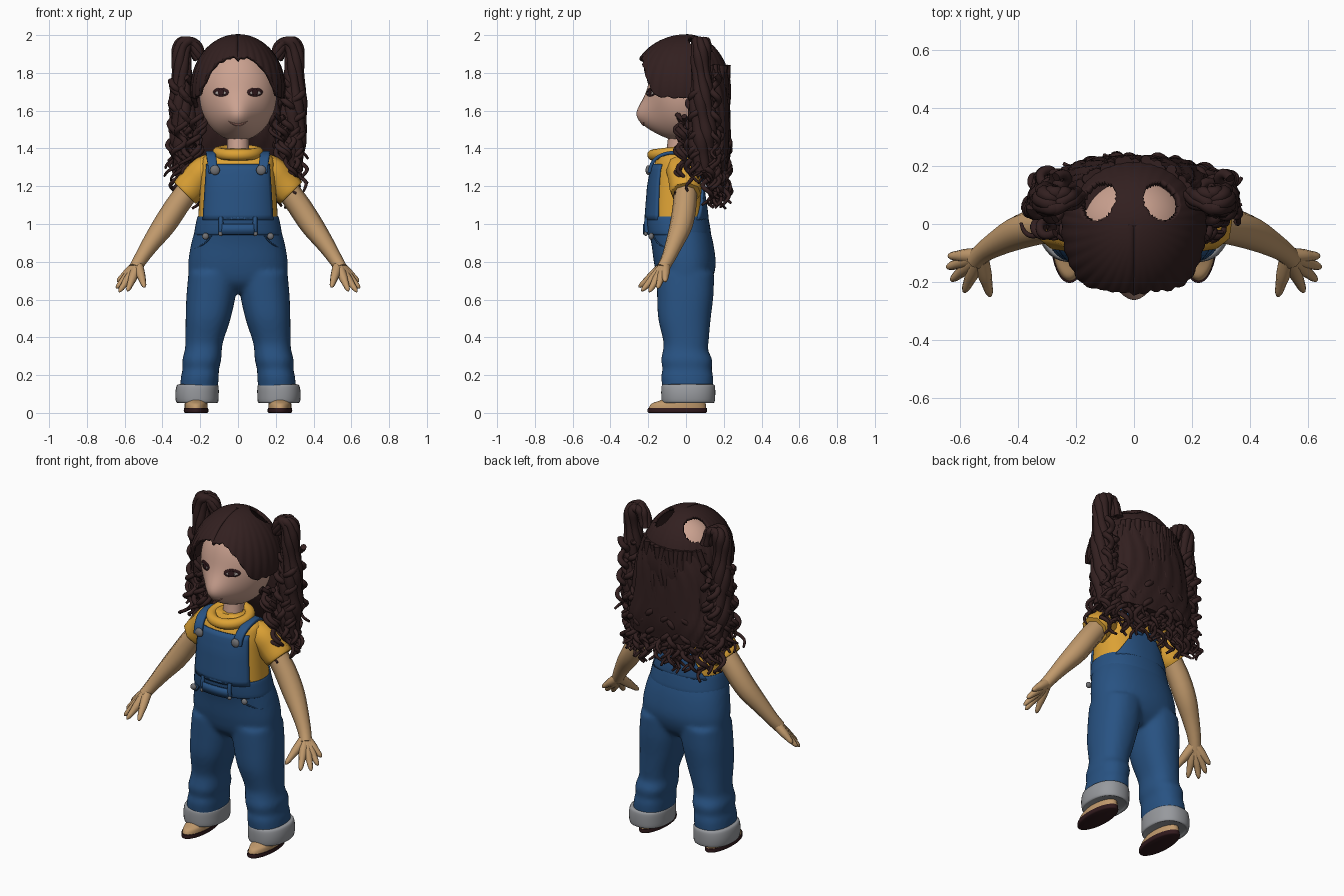
import bpy, bmesh, random
from math import sin, cos, pi, sqrt, exp, acos
from mathutils import Vector

random.seed(4)
if "Cube" in bpy.data.objects:
    bpy.data.objects.remove(bpy.data.objects["Cube"])


def material(name, *rgb):
    m = bpy.data.materials.new(name)
    m.use_nodes = True
    m.diffuse_color = (*rgb, 1)
    m.node_tree.nodes["Principled BSDF"].inputs["Base Color"].default_value = (*rgb, 1)
    return m


FACE = material("face skin", .6, .36, .28)
SKIN = material("body skin", .53, .32, .15)
HAIR = material("dark brown hair", .032, .014, .014)
SHIRT = material("yellow cloth", .72, .36, .035)
DENIM = material("blue denim", .021, .085, .225)
CUFF = material("grey cuff", .31, .32, .34)
METAL = material("grey button", .17, .17, .18)
DARK = material("dark brown", .03, .01, .012)
WHITE = material("eye white", .4, .36, .34)
LIP = material("lip", .42, .2, .16)


def smooth(pts, t):
    """Catmull-Rom point on a list of tuples, t from 0 to 1."""
    f = min(max(t, 0), 1) * (len(pts) - 1)
    i = min(int(f), len(pts) - 2)
    f -= i
    a, b, c, d = (Vector(pts[min(max(k, 0), len(pts) - 1)]) for k in range(i - 1, i + 3))
    return b + f / 2 * (c - a + f * (2 * a - 5 * b + 4 * c - d + f * (3 * (b - c) + d - a)))


def finish(ob, mat):
    ob.data.materials.append(mat)
    bpy.ops.object.select_all(action='DESELECT')
    ob.select_set(True)
    bpy.context.view_layer.objects.active = ob
    return ob


def grid(name, fn, nu, nv, mat, closed=False, thick=0, caps=False, hole=None):
    """Surface from fn(u, v); optionally closed round u, capped, pierced or thickened."""
    bm = bmesh.new()
    n = nu if closed else nu + 1
    rows = [[bm.verts.new(fn(i / nu, j / nv)) for i in range(n)] for j in range(nv + 1)]
    for a, b in zip(rows, rows[1:]):
        for i in range(nu):
            k = (i + 1) % n
            bm.faces.new((a[i], a[k], b[k], b[i]))
    if caps:
        bm.faces.new(rows[0])
        bm.faces.new(rows[-1])
    bmesh.ops.remove_doubles(bm, verts=bm.verts, dist=1e-5)
    if hole:
        gone = [f for f in bm.faces if hole(f.calc_center_median())]
        bmesh.ops.delete(bm, geom=gone, context='FACES')
    bmesh.ops.recalc_face_normals(bm, faces=bm.faces)
    me = bpy.data.meshes.new(name)
    bm.to_mesh(me)
    bm.free()
    ob = bpy.data.objects.new(name, me)
    bpy.context.collection.objects.link(ob)
    finish(ob, mat)
    if thick:
        mod = ob.modifiers.new("thickness", 'SOLIDIFY')
        mod.thickness, mod.offset = thick, 0
    bpy.ops.object.shade_smooth_by_angle(angle=.9)
    return ob


def loft(name, secs, mat, s=1, power=2.3, groove=0, nv=24):
    """Stack of rounded rings (z, centre x, centre y, radius x, radius y)."""
    def fn(u, v):
        z, cx, cy, rx, ry = smooth(secs, v)
        c, k = cos(2 * pi * u), sin(2 * pi * u)
        r = (abs(c) ** power + abs(k) ** power) ** (-1 / power)
        r *= 1 + groove * sin(36 * pi * u + 6 * sin(7 * z))
        return s * (cx + rx * r * c), cy + ry * r * k, z
    return grid(name, fn, 72 if groove else 40, nv, mat, True, caps=True)


def tubes(name, paths, mat, s=1):
    """Tapered round tubes, each path a list of (x, y, z, radius)."""
    cu = bpy.data.curves.new(name, 'CURVE')
    cu.dimensions, cu.bevel_depth, cu.bevel_resolution = '3D', 1, 2
    cu.resolution_u, cu.use_fill_caps = 3, True
    for path in paths:
        sp = cu.splines.new('NURBS')
        sp.points.add(len(path) - 1)
        sp.order_u, sp.use_endpoint_u = 3, True
        for p, (x, y, z, r) in zip(sp.points, path):
            p.co, p.radius = (s * x, y, z, 1), r
    ob = bpy.data.objects.new(name, cu)
    bpy.context.collection.objects.link(ob)
    finish(ob, mat)
    bpy.ops.object.convert(target='MESH')
    bpy.ops.object.shade_smooth_by_angle(angle=.9)


def ball(name, mat, loc, size):
    bpy.ops.mesh.primitive_uv_sphere_add(segments=20, ring_count=12, radius=1, location=loc)
    ob = bpy.context.object
    ob.name, ob.scale = name, size
    finish(ob, mat)
    bpy.ops.object.shade_smooth()


# Head with a pointed nose
def bump(x, z):
    return .085 * exp(-(x / .09) ** 2 - ((z - 1.56) / .1) ** 2)


def head(u, v):
    a, p = 2 * pi * u, pi * v
    x, y, z = .205 * sin(p) * cos(a), .19 * sin(p) * sin(a) - .01, 1.69 + .25 * cos(p)
    return x, y - (bump(x, z) if y < -.01 else 0), z


def face_y(x, z):
    return -.01 - .19 * sqrt(1 - (x / .205) ** 2 - ((z - 1.69) / .25) ** 2) - bump(x, z)


def face_disc(name, mat, cx, cz, w, h, lift):
    def fn(u, v):
        x, z = cx + v * w * cos(2 * pi * u), cz + v * h * sin(2 * pi * u)
        return x, face_y(x, z) - lift, z
    grid(name, fn, 24, 4, mat, True, thick=.002)


def smile(u, v):
    t = 2 * u - 1
    x, z = .05 * t, 1.525 + .02 * t * t + (v - .5) * .012 * (1 - t * t)
    return x, face_y(x, z) - .003, z


grid("head", head, 64, 48, FACE, True)
grid("mouth", smile, 16, 2, LIP, thick=.002)
tubes("neck", [[(0, -.05, 1.34, .06), (0, -.04, 1.42, .058), (0, -.03, 1.52, .058)]], FACE)

# Shirt body and roll collar
TORSO = [(.98, 0, -.05, .215, .155), (1.05, 0, -.05, .21, .155), (1.2, 0, -.055, .2, .138),
         (1.3, 0, -.055, .195, .12), (1.36, 0, -.055, .175, .09), (1.4, 0, -.06, .08, .06)]
loft("shirt", TORSO, SHIRT)
bpy.ops.mesh.primitive_torus_add(location=(0, -.07, 1.378), rotation=(.12, 0, 0), major_radius=.106,
                                 minor_radius=.03, major_segments=40, minor_segments=12)
bpy.context.object.name = "collar"
finish(bpy.context.object, SHIRT)
bpy.ops.object.shade_smooth()


# Overall panels wrapped on the shirt
def panel(name, side, z0, z1, w0, w1):
    def fn(u, v):
        z, x = z0 + (z1 - z0) * v, (2 * u - 1) * (w0 + (w1 - w0) * v)
        a, b = next(p for p in zip(TORSO, TORSO[1:]) if z <= p[1][0])
        _, _, cy, rx, ry = Vector(a).lerp(Vector(b), (z - a[0]) / (b[0] - a[0]))
        return x, cy + side * (ry * (1 - abs(x / rx) ** 2.3) ** (1 / 2.3) + .007), z
    grid(name, fn, 24, 10, DENIM, thick=.013)


panel("bib", -1, 1.02, 1.315, .183, .165)
panel("back_panel", 1, 1.02, 1.22, .18, .06)


def belt_front(u, v):
    x = .18 * u - .09
    return x, -.222 + 1.1 * x * x, .945 + .055 * v


grid("belt_plate", belt_front, 12, 1, DENIM, thick=.012)

# Trouser hips and waistband
hips = loft("trousers", [(.635, 0, 0, .12, .08), (.69, 0, -.005, .245, .135), (.78, 0, -.005, .264, .162),
                         (.9, 0, -.02, .247, .164), (1.0, 0, -.045, .217, .162), (1.04, 0, -.05, .209, .159)], DENIM)
loft("waistband", [(.942, 0, -.035, .226, .16), (.952, 0, -.038, .232, .17), (1.03, 0, -.05, .217, .169),
                   (1.04, 0, -.05, .21, .163)], DENIM, nv=12)

LEG = [(.74, .13, -.003, .132, .152), (.62, .143, -.004, .13, .149), (.5, .158, -.008, .119, .139),
       (.38, .178, 0, .1, .12), (.33, .184, -.002, .098, .12), (.28, .192, .004, .103, .136),
       (.23, .197, .006, .096, .13), (.19, .202, .006, .1, .138), (.1, .21, .01, .1, .13)]
ROLL = [(.06, .215, .012, .09, .12), (.055, .216, .012, .11, .138), (.1, .217, .012, .115, .143),
        (.145, .214, .012, .11, .14), (.152, .212, .012, .095, .125)]
SHOE = [(.024, .222, -.045, .061, .152), (.05, .222, -.038, .06, .142), (.075, .22, -.01, .056, .108),
        (.13, .215, .02, .055, .075)]
SOLE = [(0, .222, -.046, .058, .15), (.006, .222, -.046, .065, .157), (.026, .222, -.046, .064, .156)]
STRAP = [(.132, -.195, 1.27), (.136, -.18, 1.32), (.142, -.14, 1.36), (.142, -.07, 1.378),
         (.13, 0, 1.365), (.1, .065, 1.3), (.05, .1, 1.18)]
ARM = [(.17, 0, 1.29, .06), (.29, 0, 1.15, .062), (.385, -.02, 1.0, .064), (.46, -.06, .9, .048),
       (.525, -.1, .8, .035), (.545, -.125, .765, .034)]
WRIST = Vector((.53, -.11, .785))
TIPS = [(.495, -.25, .665), (.585, -.235, .645), (.63, -.195, .64), (.645, -.15, .66), (.64, -.11, .695)]
PIGTAIL = [(.2, .09, 1.87, .035), (.24, .085, 1.955, .04), (.29, .08, 1.955, .05), (.3, .08, 1.8, .05),
           (.295, .085, 1.6, .066), (.285, .085, 1.42, .07), (.285, .08, 1.28, .05)]
rnd = random.uniform


def curl(x, y, z0, z1, dx, r, dy=0):
    """Ringlet hanging from z0 to z1, drifting by dx and dy."""
    ph, turn = rnd(0, 6), random.choice((-1, 1))
    n = int((z0 - z1) / .018)
    w = rnd(.018, .032)
    return [(x + dx * (i / n) ** 2 + w * cos(ph + turn * i * 1.05),
             y + dy * (i / n) ** 2 + w * sin(ph + turn * i * 1.05), z0 + (z1 - z0) * i / n,
             r * (1 - .6 * (i / n) ** 3)) for i in range(n + 1)]


def lock(j):
    """One wavy strand of the pigtail bundle, twisting about its path."""
    path = []
    for i in range(25):
        x, y, z, r = smooth(PIGTAIL, i / 24)
        a = j * 2 * pi / 7 + i * .22
        path.append((x + .6 * r * cos(a), y + .6 * r * sin(a), z, r * (.5 + .08 * sin(i * 1.6 + j))))
    return path


legs = []
for s, side in ((1, "left_"), (-1, "right_")):
    # Legs and feet
    legs.append(loft(side + "trouser_leg", LEG, DENIM, s, nv=40))
    loft(side + "cuff", ROLL, CUFF, s, nv=16)
    loft(side + "shoe", SHOE, SKIN, s, 2)
    loft(side + "sole", SOLE, DARK, s, 2, nv=8)
    # Sleeve, arm and hand
    tubes(side + "sleeve", [[(.13, -.035, 1.305, .07), (.175, -.03, 1.29, .08), (.22, -.01, 1.235, .084),
                             (.275, 0, 1.17, .088), (.282, 0, 1.163, .08)]], SHIRT, s)
    tubes(side + "arm", [ARM], SKIN, s)
    fingers = []
    for tip in TIPS:
        p = [WRIST.lerp(Vector(tip), t) for t in (0, .45, .7, .96, 1)]
        fingers.append([(*q, r) for q, r in zip(p, (.028, .026, .018, .013, .003))])
    tubes(side + "hand", fingers, SKIN, s)

    # Strap, buttons, belt loop and pocket seam
    def strap(u, v):
        x, y, z = smooth(STRAP, v)
        return s * (x + (u - .5) * .05), y, z
    grid(side + "strap", strap, 4, 32, DENIM, thick=.018)
    ball(side + "strap_button", METAL, (s * .122, -.2, 1.285), (.026, .014, .026))
    ball(side + "hip_button", METAL, (s * .172, -.184, .935), (.018, .014, .018))
    ball(side + "belt_rivet", METAL, (s * .092, -.213, .948), (.012, .01, .012))
    tubes(side + "belt_loop", [[(s * .09, -.205, 1.035, .012), (s * .09, -.216, .99, .012),
                               (s * .09, -.206, .955, .012)]], DENIM)
    tubes(side + "pocket_seam", [[(.14, -.172, .94, .004), (.17, -.162, .89, .004), (.23, -.09, .87, .004)]], DENIM, s)
    # Eye
    face_disc(side + "eye_outline", DARK, s * .09, 1.698, .041, .023, .003)
    face_disc(side + "eye_white", WHITE, s * .092, 1.694, .029, .01, .005)
    face_disc(side + "iris", DARK, s * .09, 1.697, .016, .015, .007)
    # Pigtail and its ringlets
    tubes(side + "pigtail", [lock(j) for j in range(7)], HAIR, s)
    curls = [curl(rnd(.24, .34), rnd(.02, .17), rnd(1.6, 1.8), rnd(1.2, 1.4), rnd(-.02, .04), .017) for _ in range(12)]
    curls += [curl(rnd(.2, .3), rnd(-.03, .1), rnd(1.45, 1.58), rnd(1.16, 1.3), rnd(0, .09), .015) for _ in range(11)]
    curls += [curl(.19, rnd(-.05, 0), 1.58, 1.42, .03, .012) for _ in range(2)]
    tubes(side + "ringlets", curls, HAIR, s)

# Merge hips and legs into one soft pair of trousers
finish(hips, DENIM)
for leg in legs:
    leg.select_set(True)
bpy.ops.object.join()
remesh = hips.modifiers.new("merge", 'REMESH')
remesh.mode, remesh.voxel_size, remesh.use_smooth_shade = 'VOXEL', .012, True
relax = hips.modifiers.new("relax", 'SMOOTH')
relax.factor, relax.iterations = .5, 8


# Hair cap with a raised, ragged fringe and two open patches
def cap(u, v):
    a = 2 * pi * u
    k = sin(a)
    t = max(0, (-k - .45) / .55)
    edge = 1.67 + .21 * t * t * (3 - 2 * t) - .2 * max(k, 0)
    edge += .007 * sin(23 * a) * sin(9 * a + 1)
    p = v * acos((edge - 1.715) / .28)
    r = sin(p) * (1 + .014 * v * sin(34 * a + 4 * v))
    part = .012 * exp(-(r * cos(a) / .03) ** 2) if k < 0 else 0
    return .24 * r * cos(a), (.29 if k < 0 else .225) * r * k, 1.715 + .28 * cos(p) - part


def patch(c):
    x, y = abs(c.x + .014) - .104, c.y - .075
    return ((x + .2 * y) / .057) ** 2 + (y / .064) ** 2 < 1 and c.z > 1.8


grid("hair_cap", cap, 140, 56, HAIR, True, thick=.02, hole=patch)

# Long hair down the back: solid core, wavy strands, ringlets at the ends
loft("back_hair", [(1.82, 0, .11, .2, .09), (1.7, 0, .11, .235, .115), (1.5, 0, .125, .26, .11),
                   (1.38, 0, .15, .27, .085), (1.28, 0, .17, .24, .05)], HAIR, groove=.03)
strands, curls = [], []
for i in range(18):
    x, ph = -.25 + .5 * i / 17, rnd(0, 6)
    strands.append([(x * (.75 + .03 * j) + .008 * sin(j * 1.3 + ph), .215 - 1.3 * x * x + .007 * sin(j + ph),
                     1.84 - .05 * j, .018) for j in range(10)])
for i in range(56):
    x = -.3 + .6 * i / 55
    curls.append(curl(x, .205 - .9 * x * x + rnd(-.04, .01), rnd(1.38, 1.55), rnd(1.08, 1.24),
                      x * rnd(0, .2), .017, rnd(-.02, .03)))
tubes("back_strands", strands, HAIR)
tubes("back_ringlets", curls, HAIR)
